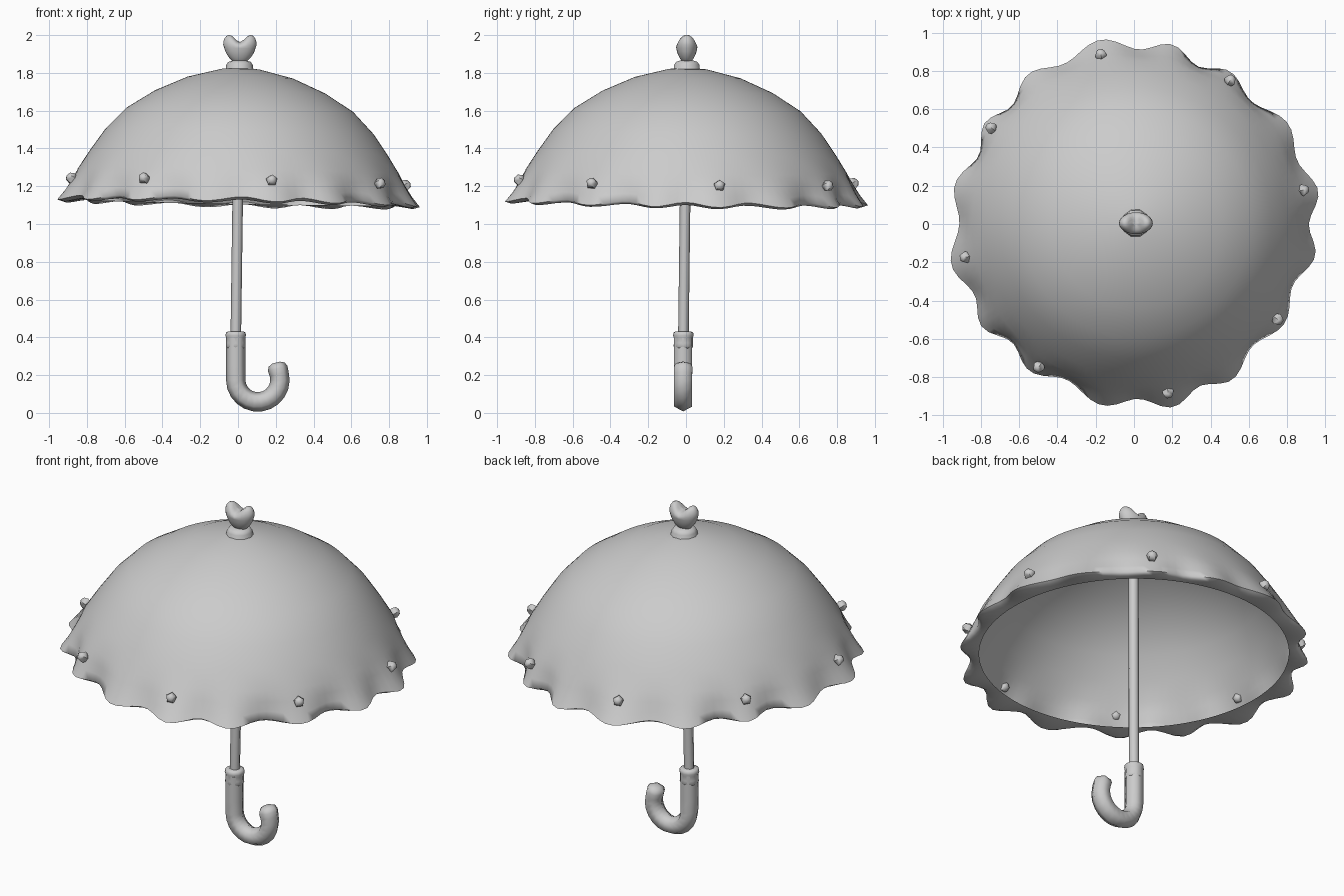
import bpy, bmesh, math
from mathutils import Vector, Matrix

cube = bpy.data.objects.get("Cube")
if cube:
    bpy.data.objects.remove(cube, do_unlink=True)

grey = bpy.data.materials.new("plain_grey")
grey.use_nodes = True
GREY = (0.6, 0.6, 0.6, 1)
grey.diffuse_color = GREY
grey.node_tree.nodes["Principled BSDF"].inputs["Base Color"].default_value = GREY


def finish(name, bm, angle=60, matrix=None):
    """Turn a bmesh into a smooth shaded object."""
    bmesh.ops.recalc_face_normals(bm, faces=bm.faces)
    if matrix:
        bm.transform(matrix)
    mesh = bpy.data.meshes.new(name)
    bm.to_mesh(mesh)
    bm.free()
    mesh.materials.append(grey)
    obj = bpy.data.objects.new(name, mesh)
    bpy.context.collection.objects.link(obj)
    bpy.ops.object.select_all(action="DESELECT")
    obj.select_set(True)
    bpy.context.view_layer.objects.active = obj
    bpy.ops.object.shade_smooth_by_angle(angle=math.radians(angle))
    return obj


def loft(bm, rings, cap_start=True, cap_end=True):
    """Skin a list of equally long point rings."""
    loops = [[bm.verts.new(p) for p in ring] for ring in rings]
    for a, b in zip(loops, loops[1:]):
        n = len(a)
        for i in range(n):
            j = (i + 1) % n
            bm.faces.new((a[i], a[j], b[j], b[i]))
    if cap_start:
        bm.faces.new(loops[0])
    if cap_end:
        bm.faces.new(loops[-1])


def lathe(name, profile, sides, centre, angle=60, bottom=None):
    bm = bmesh.new()
    turn = [math.tau * i / sides for i in range(sides)]
    loft(bm, [[Vector((centre[0] + r * math.cos(a), centre[1] + r * math.sin(a), z))
               for a in turn] for r, z in profile])
    return finish(name, bm, angle)


# Canopy leans very slightly towards +x and +y
LEAN = (Matrix.Translation((0, 0, 1.11)) @ Matrix.Rotation(0.019, 4, "Y")
        @ Matrix.Rotation(-0.014, 4, "X") @ Matrix.Translation((0, 0, -1.11)))
PHASE = math.radians(11.25)

# Canopy profile: radius, height, ruffle strength; the hem folds back inward
PROFILE = [(0.03, 1.825, 0), (0.1, 1.82, 0), (0.28, 1.775, 0), (0.45, 1.7, 0),
           (0.6, 1.605, 0), (0.71, 1.49, 0), (0.79, 1.375, 0), (0.85, 1.28, 0),
           (0.88, 1.22, 0.3), (0.905, 1.165, 0.65), (0.93, 1.12, 1),
           (0.905, 1.108, 0.8), (0.835, 1.118, 0)]
SIDES = 128
bm = bmesh.new()
rings = []
for radius, z, ruffle in PROFILE:
    ring = []
    for i in range(SIDES):
        a = math.tau * i / SIDES
        wave = math.cos(16 * (a - PHASE) + 0.4 * math.sin(5 * a))
        r = radius + ruffle * (0.03 * wave + 0.018 * math.cos(4 * (a - PHASE)))
        ring.append(Vector((r * math.cos(a), r * math.sin(a), z - 0.012 * ruffle * wave)))
    rings.append(ring)
loft(bm, rings, cap_end=False)
finish("canopy", bm, 80, LEAN)

# Eight five-sided studs around the ruffle
for k in range(8):
    a = PHASE + k * math.tau / 8
    bm = bmesh.new()
    bmesh.ops.create_uvsphere(bm, u_segments=5, v_segments=4, radius=0.032)
    outward = Vector((math.cos(a), math.sin(a), 0.5))
    place = (Matrix.Translation((0.9 * math.cos(a), 0.9 * math.sin(a), 1.222))
             @ outward.to_track_quat("Z", "Y").to_matrix().to_4x4())
    finish(f"stud_{k + 1}", bm, 50, LEAN @ place)

# Shaft, very slightly inclined
bm = bmesh.new()
loft(bm, [[Vector((x + 0.028 * math.cos(math.tau * i / 8), y + 0.028 * math.sin(math.tau * i / 8), z))
           for i in range(8)] for x, y, z in ((-0.012, -0.014, 0.38), (0.008, 0.004, 1.82))])
finish("shaft", bm)

# Hooked handle: a six-sided tube swept along a J path
HOOK = Vector((0.105, -0.015, 0.175))
BEND = 0.117
path = [(Vector((-0.012, -0.015, 0.4)), 0.0, 0.05), (Vector((-0.012, -0.015, 0.25)), 0.0, 0.05)]
for step in range(13):
    t = math.radians(step * 16.25)
    path.append((HOOK + BEND * Vector((-math.cos(t), 0, -math.sin(t))), t, 0.05))
tip, t = path[-1][0], path[-1][1]
forward = Vector((math.sin(t), 0, -math.cos(t)))
path += [(tip + forward * 0.03, t, 0.052), (tip + forward * 0.052, t, 0.043),
         (tip + forward * 0.063, t, 0.02)]
bm = bmesh.new()
rings = []
for point, t, r in path:
    out = Vector((-math.cos(t), 0, -math.sin(t)))
    rings.append([point + r * (out * math.cos(math.tau * i / 6) * 1.03
                               + Vector((0, 1.1, 0)) * math.sin(math.tau * i / 6))
                  for i in range(6)])
loft(bm, rings)
finish("handle", bm, 70)

# Collar where the shaft enters the handle
lathe("handle_collar", [(0.044, 0.34), (0.052, 0.352), (0.05, 0.37), (0.05, 0.395),
                        (0.054, 0.41), (0.052, 0.425), (0.04, 0.432)], 12, (-0.012, -0.014))

# Finial base on top of the canopy
lathe("finial_base", [(0.076, 1.79), (0.078, 1.815), (0.072, 1.825), (0.07, 1.843),
                      (0.06, 1.858), (0.035, 1.866)], 10, (0.008, 0.004))

# Heart-shaped finial: a sphere tapered below and dented between its lobes
bm = bmesh.new()
bmesh.ops.create_uvsphere(bm, u_segments=24, v_segments=16, radius=1)
for v in bm.verts:
    x, y, z = v.co
    taper = 1 if z > 0.2 else 1 - 0.22 * (0.2 - z)
    lobe = 1 - math.exp(-(x / 0.4) ** 2)
    top = max(z, 0)
    v.co = (0.01 + 0.086 * x * taper * (1 + 0.25 * top),
            0.004 + 0.058 * y * taper,
            1.93 + 0.083 * z - 0.05 * top * (1 - lobe) + 0.012 * top * lobe)
finish("heart_finial", bm)
